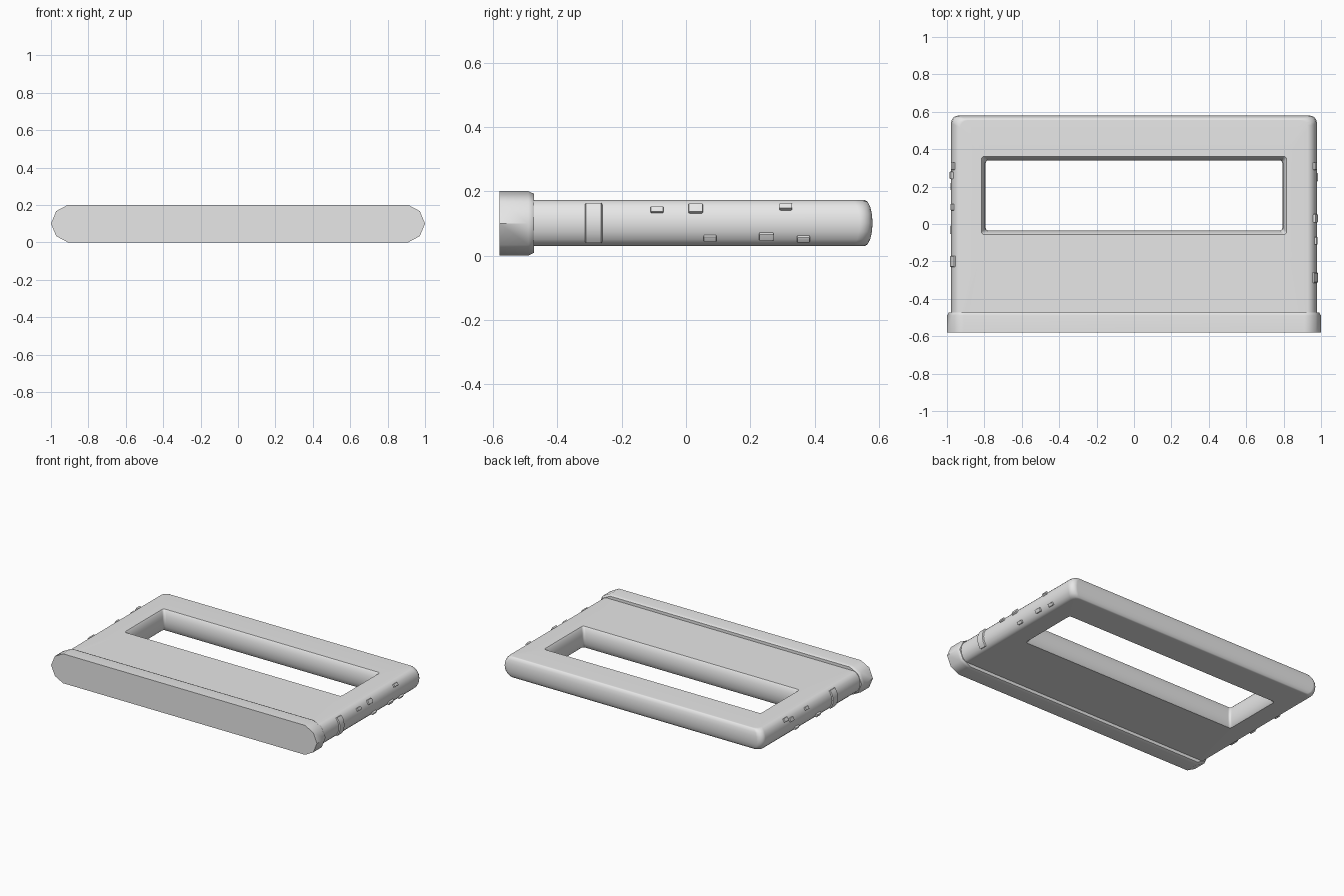
import bpy, bmesh, math
from mathutils import Matrix

if "Cube" in bpy.data.objects:
    bpy.data.objects.remove(bpy.data.objects["Cube"])

grey = bpy.data.materials.new("plain grey")
grey.diffuse_color = (0.8, 0.8, 0.8, 1)
grey.use_nodes = True
grey.node_tree.nodes["Principled BSDF"].inputs["Base Color"].default_value = grey.diffuse_color

MID, HALF = 0.101, 0.072      # body centre height and half thickness
EDGE, ROUND = 0.978, 0.05     # body half width and side rounding


def finish(name, bm, angle=40):
    bmesh.ops.recalc_face_normals(bm, faces=bm.faces)
    mesh = bpy.data.meshes.new(name)
    bm.to_mesh(mesh)
    bm.free()
    ob = bpy.data.objects.new(name, mesh)
    bpy.context.collection.objects.link(ob)
    mesh.materials.append(grey)
    bpy.ops.object.select_all(action='DESELECT')
    ob.select_set(True)
    bpy.context.view_layer.objects.active = ob
    bpy.ops.object.shade_smooth_by_angle(angle=math.radians(angle))
    mod = ob.modifiers.new("even shading", 'WEIGHTED_NORMAL')
    mod.keep_sharp = True
    return ob


def loft(bm, rings, closed=False):
    loops = [[bm.verts.new(p) for p in r] for r in rings]
    n = len(loops[0])
    pairs = list(zip(loops, loops[1:]))
    if closed:
        pairs.append((loops[-1], loops[0]))
    for a, b in pairs:
        for i in range(n):
            j = (i + 1) % n
            bm.faces.new((a[i], a[j], b[j], b[i]))
    if not closed:
        bm.faces.new(loops[0])
        bm.faces.new(loops[-1])


def rounded_rect(x, y0, y1, r, z, seg=4):
    pts = []
    for k, (cx, cy) in enumerate([(x - r, y1 - r), (r - x, y1 - r),
                                  (r - x, y0 + r), (x - r, y0 + r)]):
        for s in range(seg + 1):
            a = math.pi / 2 * (k + s / seg)
            pts.append((cx + r * math.cos(a), cy + r * math.sin(a), z))
    return pts


# Frame body: rounded outer edge, then bulging window wall, closed into a ring
rings = []
for i in range(9):
    a = math.pi * (i / 8 - 0.5)
    d = ROUND * (1 - math.cos(a))
    rings.append(rounded_rect(EDGE - d, -0.54, 0.58 - d * 0.5, 0.04,
                              MID + HALF * math.sin(a)))
for h, d in [(1, 0), (0.86, 0.008), (0.5, 0.018), (0, 0.022),
             (-0.5, 0.018), (-0.86, 0.008), (-1, 0)]:
    rings.append(rounded_rect(0.815 - d, -0.057 + d, 0.362 - d, 0.015,
                              MID + HALF * h))
bm = bmesh.new()
loft(bm, rings, closed=True)
finish("frame_body", bm)

# Front bar: faceted long profile with a small bevel on its rear edge
quarter = [(0.91, 0.1), (0.972, 0.067), (1.0, 0.0)]
right = quarter + [(x, -z) for x, z in quarter[1::-1]]
profile = right + [(-x, z) for x, z in reversed(right)]


def bar_ring(y, inset):
    return [(x * (1 - inset), y, 0.1 + z * (1 - inset * 8)) for x, z in profile]


bm = bmesh.new()
loft(bm, [bar_ring(-0.58, 0), bar_ring(-0.49, 0), bar_ring(-0.473, 0.01)])
finish("front_bar", bm)


# Small raised studs that follow the rounded side edges
def stud(name, side, y, z, width, height):
    t = max(-0.9, min(0.9, (z - MID) / HALF))
    c = math.sqrt(1 - t * t)
    x = EDGE - ROUND * (1 - c)
    tilt = math.atan2(t / HALF, c / ROUND)
    bm = bmesh.new()
    bmesh.ops.create_cube(bm, size=1)
    bmesh.ops.scale(bm, vec=(0.022, width, height), verts=bm.verts)
    bmesh.ops.bevel(bm, geom=bm.edges[:], offset=0.004, segments=2,
                    affect='EDGES', profile=0.5)
    bmesh.ops.transform(bm, verts=bm.verts,
                        matrix=Matrix.Translation((x, y, z))
                        @ Matrix.Rotation(-tilt, 4, 'Y'))
    bmesh.ops.scale(bm, vec=(side, 1, 1), verts=bm.verts)
    finish(name, bm)


right_studs = [(-0.09, 0.141, 0.04, 0.02), (0.03, 0.145, 0.045, 0.03),
               (0.31, 0.15, 0.04, 0.02), (0.075, 0.055, 0.04, 0.02),
               (0.25, 0.06, 0.045, 0.025), (0.365, 0.053, 0.04, 0.02)]
left_studs = [(0.31, 0.15, 0.04, 0.025), (0.26, 0.135, 0.04, 0.025),
              (0.09, 0.145, 0.035, 0.02), (-0.03, 0.06, 0.045, 0.025),
              (0.2, 0.06, 0.04, 0.02)]
for i, s in enumerate(right_studs):
    stud(f"right_stud_{i + 1}", 1, *s)
for i, s in enumerate(left_studs):
    stud(f"left_stud_{i + 1}", -1, *s)


# Curved side bands wrapped over the rounded edge
def band(name, side, y, width):
    def ring(yy, lift):
        outer, inner = [], []
        for i in range(9):
            a = math.radians(-52 + 13 * i)
            ca, sa = math.cos(a), math.sin(a)
            x, z = EDGE - ROUND + ROUND * ca, MID + HALF * sa
            outer.append((side * (x + lift * ca), yy, z + lift * sa))
            inner.append((side * (x - 0.01), yy, z))
        return outer + inner[::-1]
    bm = bmesh.new()
    w = width / 2
    loft(bm, [ring(y - w, 0.0), ring(y - w + 0.004, 0.007),
              ring(y + w - 0.004, 0.007), ring(y + w, 0.0)])
    finish(name, bm)


band("right_band", 1, -0.287, 0.055)
band("left_band", -1, -0.2, 0.06)
